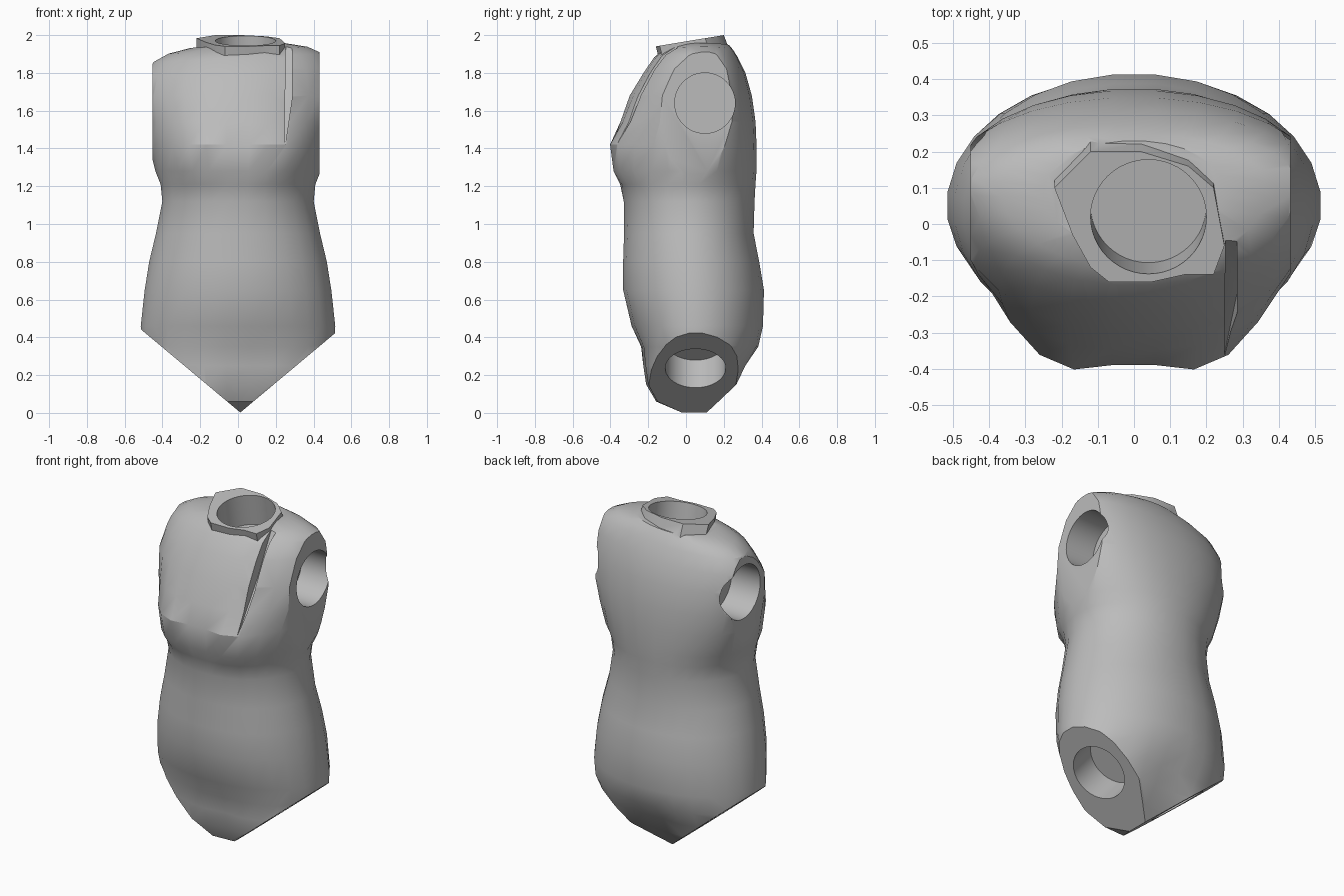
import bpy, bmesh
from math import sin, cos, pi, exp, copysign
from mathutils import Vector

cube = bpy.data.objects.get("Cube")
if cube:
    bpy.data.objects.remove(cube)

grey = bpy.data.materials.new("plain grey")
grey.use_nodes = True
tone = (0.5, 0.5, 0.5, 1)
grey.diffuse_color = tone
grey.node_tree.nodes["Principled BSDF"].inputs["Base Color"].default_value = tone


def make_object(name, bm):
    bmesh.ops.recalc_face_normals(bm, faces=bm.faces)
    mesh = bpy.data.meshes.new(name)
    bm.to_mesh(mesh)
    bm.free()
    mesh.materials.append(grey)
    obj = bpy.data.objects.new(name, mesh)
    bpy.context.collection.objects.link(obj)
    return obj


def loft(bm, rings):
    """Skin equal rings of points and cap both ends."""
    loops = [[bm.verts.new(p) for p in ring] for ring in rings]
    n = len(loops[0])
    for a, b in zip(loops, loops[1:]):
        for i in range(n):
            j = (i + 1) % n
            bm.faces.new((a[i], a[j], b[j], b[i]))
    bm.faces.new(loops[0][::-1])
    bm.faces.new(loops[-1])


def combine(target, other, operation):
    mod = target.modifiers.new(other.name, "BOOLEAN")
    mod.object, mod.operation, mod.solver = other, operation, "EXACT"
    bpy.context.view_layer.objects.active = target
    bpy.ops.object.modifier_apply(modifier=mod.name)
    bpy.data.objects.remove(other)


# Torso sections: height, half width, front, middle and back depth
sections = [
    (0.0, 0.47, -0.02, 0.05, 0.11),
    (0.06, 0.48, -0.16, 0.05, 0.18),
    (0.15, 0.5, -0.215, 0.05, 0.28),
    (0.25, 0.51, -0.23, 0.05, 0.33),
    (0.35, 0.515, -0.24, 0.05, 0.39),
    (0.46, 0.518, -0.29, 0.05, 0.41),
    (0.65, 0.497, -0.335, 0.04, 0.415),
    (0.8, 0.473, -0.335, 0.03, 0.39),
    (0.95, 0.437, -0.33, 0.02, 0.36),
    (1.12, 0.403, -0.33, 0.02, 0.365),
    (1.21, 0.412, -0.34, 0.03, 0.37),
    (1.28, 0.44, -0.355, 0.06, 0.375),
    (1.42, 0.475, -0.355, 0.09, 0.375),
    (1.54, 0.505, -0.34, 0.1, 0.37),
    (1.68, 0.52, -0.3, 0.1, 0.35),
    (1.8, 0.5, -0.225, 0.11, 0.315),
    (1.88, 0.45, -0.17, 0.11, 0.275),
    (1.92, 0.37, -0.12, 0.1, 0.25),
    (1.945, 0.25, -0.07, 0.09, 0.23),
]
SEGMENTS = 28


def bump(x, z, cx, cz, sx, sz):
    return exp(-((x - cx) / sx) ** 2 - ((z - cz) / sz) ** 2)


def section(z, w, front, mid, back):
    ring = []
    for i in range(SEGMENTS):
        a = 2 * pi * (i + 0.5) / SEGMENTS
        x = w * copysign(abs(cos(a)) ** 0.95, cos(a))
        s = sin(a)
        y = mid + s * (back - mid if s > 0 else mid - front)
        if s < 0:  # chest and the fold of the groin
            for cx in (-0.22, 0.22):
                y -= 0.09 * bump(x, z, cx, 1.37, 0.17, 0.14)
            y += 0.03 * bump(x, z, 0.03, 0.2, 0.06, 0.13)
        else:      # cleft of the seat
            y -= 0.05 * bump(x, z, 0, 0.2, 0.08, 0.12)
        lift = 0.05 * x if z > 1.75 else 0
        ring.append((x, y, z + lift))
    return ring


def slice_off(bm, point, normal, above=-1):
    """Cut away one side of a plane, above a height, and close the cut."""
    verts = [v for v in bm.verts if v.co.z > above]
    edges = [e for e in bm.edges if all(v.co.z > above for v in e.verts)]
    faces = [f for f in bm.faces if all(v.co.z > above for v in f.verts)]
    bmesh.ops.bisect_plane(bm, geom=verts + edges + faces,
                           plane_co=point, plane_no=normal, clear_outer=True)
    rim = [e for e in bm.edges if e.is_boundary]
    bmesh.ops.holes_fill(bm, edges=rim, sides=0)


bm = bmesh.new()
loft(bm, [section(*row) for row in sections])
WAIST = 1.1
slice_off(bm, (-0.452, 0, 0), (-1, 0, 0), WAIST)
slice_off(bm, (0.432, 0, 0), (1, 0, 0), WAIST)
for side in (-1, 1):
    slice_off(bm, (0.012, 0, 0.002), (side * 0.64, 0, -0.765))
torso = make_object("torso", bm)

# Neck collar with a sloping rim, flaring down into the shoulders
collar = [(-0.22, 0.1), (-0.17, -0.03), (-0.12, -0.12), (-0.07, -0.16),
          (0.05, -0.16), (0.14, -0.14), (0.22, -0.14), (0.25, -0.06),
          (0.22, 0.1), (0.15, 0.16), (0.02, 0.2), (-0.12, 0.2)]
rim_height = lambda y: 1.967 + 0.165 * y
top_ring = [(x, y, rim_height(y)) for x, y in collar]
base_ring = [(x, y + (0.07 if y > 0 else 0.03), 1.82) for x, y in collar]
bm = bmesh.new()
loft(bm, [base_ring, top_ring])
combine(torso, make_object("neck_collar", bm), "UNION")

# Deep fold on the left of the chest
bm = bmesh.new()
for x, z, back in ((0.25, 1.42, -0.36), (0.285, 1.66, -0.19),
                   (0.285, 2.1, 0.04), (0.255, 2.1, 0.04), (0.25, 1.7, -0.17)):
    for y in (-0.6, back):
        bm.verts.new((x, y, z))
bmesh.ops.convex_hull(bm, input=bm.verts)
combine(torso, make_object("chest_fold", bm), "DIFFERENCE")


# Round sockets for neck, arms and legs
def socket(name, centre, outward, depth=0.19, radius=0.16):
    axis = Vector(outward).normalized()
    bm = bmesh.new()
    bmesh.ops.create_cone(bm, cap_ends=True, segments=48, radius1=radius,
                          radius2=radius, depth=2 * depth)
    turn = axis.to_track_quat("Z", "Y").to_matrix()
    bmesh.ops.rotate(bm, verts=bm.verts, matrix=turn)
    bmesh.ops.translate(bm, verts=bm.verts, vec=Vector(centre))
    combine(torso, make_object(name, bm), "DIFFERENCE")


socket("neck_socket", (0.04, 0.02, rim_height(0.02)), (0, -0.165, 1))
for side, label, shoulder in ((-1, "right", 0.452), (1, "left", 0.432)):
    socket(label + "_arm_socket", (side * shoulder, 0.1, 1.64), (side, 0, 0))
    socket(label + "_leg_socket", (0.012 + side * 0.28, 0.05, 0.236),
           (side * 0.64, 0, -0.765))

bpy.ops.object.select_all(action="DESELECT")
torso.select_set(True)
bpy.context.view_layer.objects.active = torso
bpy.ops.object.shade_smooth_by_angle(angle=0.5)
